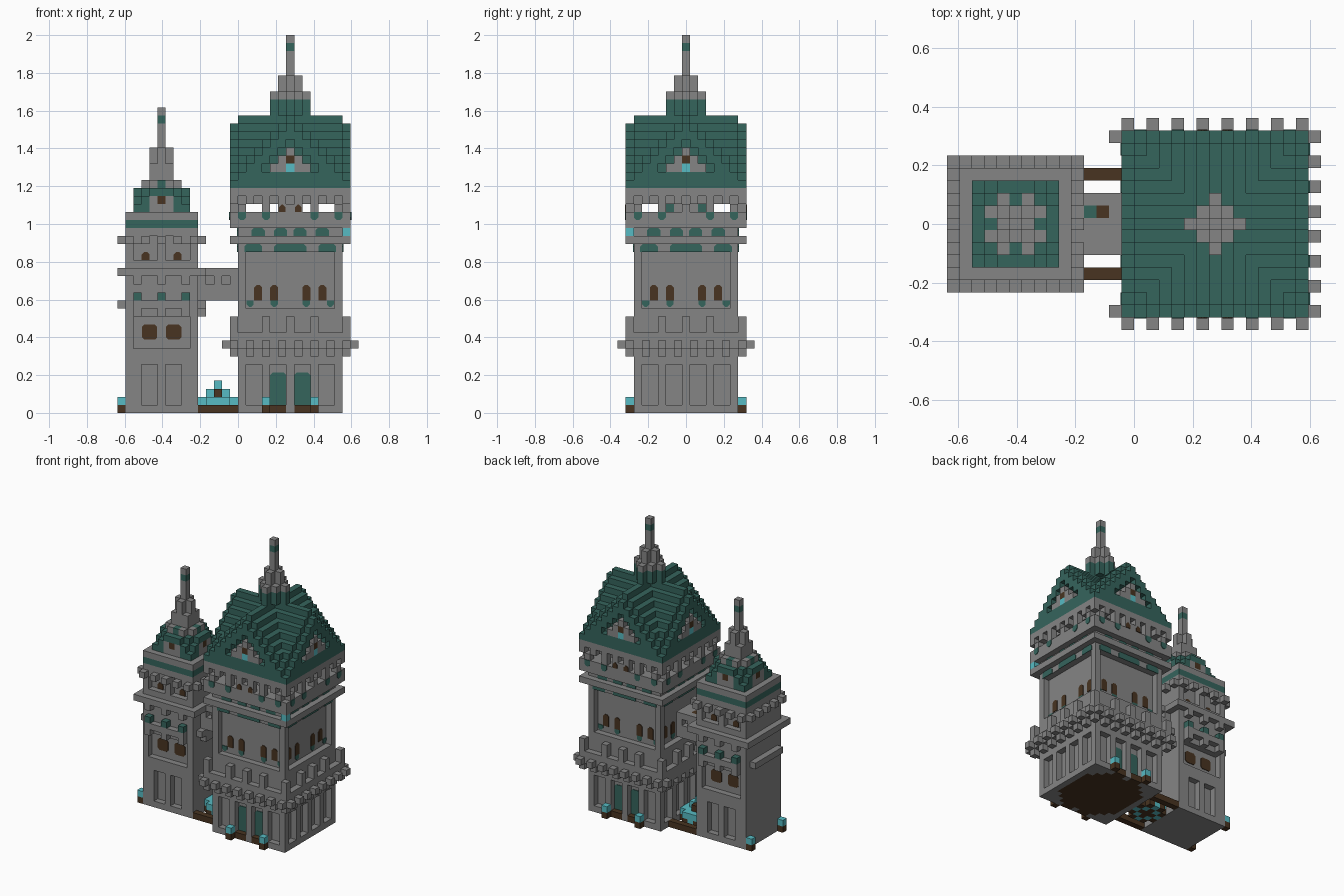
import bpy, bmesh
from mathutils import Vector

if "Cube" in bpy.data.objects:
    bpy.data.objects.remove(bpy.data.objects["Cube"])

U = 2 / 47                      # block size
MAIN, SIDE, LINK = 6.5, -9.5, -2.5   # part centres along x, in blocks
STONE, GREEN, CYAN, BROWN = range(4)

COLOURS = [("grey_stone", (0.235, 0.235, 0.235)), ("green_copper", (0.036, 0.128, 0.108)),
           ("cyan_crystal", (0.095, 0.50, 0.55)), ("brown_wood", (0.065, 0.034, 0.015))]
MATS = []
for name, rgb in COLOURS:
    m = bpy.data.materials.new(name)
    m.use_nodes = True
    m.diffuse_color = (*rgb, 1)
    m.node_tree.nodes["Principled BSDF"].inputs["Base Color"].default_value = (*rgb, 1)
    MATS.append(m)


def finish(name, bm):
    mesh = bpy.data.meshes.new(name)
    bm.to_mesh(mesh)
    bm.free()
    for m in MATS:
        mesh.materials.append(m)
    obj = bpy.data.objects.new(name, mesh)
    bpy.context.collection.objects.link(obj)


def turn(side, a, d):
    # position along a wall and distance out from the centre -> x, y
    return [(a, -d), (d, a), (-a, d), (-d, -a)][side]


def fill(vox, xs, ys, zs, mat):
    # inclusive block ranges; mat None carves
    for x in range(xs[0], xs[1] + 1):
        for y in range(ys[0], ys[1] + 1):
            for z in range(zs[0], zs[1] + 1):
                if mat is None:
                    vox.pop((x, y, z), None)
                else:
                    vox[x, y, z] = mat


def square(vox, r, z0, z1, mat=STONE):
    fill(vox, (-r, r), (-r, r), (z0, z1), mat)


def walls(vox, a, d, z, mat, which=(0, 1, 2, 3)):
    # same blocks on several walls, mirrored left to right
    for side in which:
        for s in (1, -1):
            for i in range(a[0], a[1] + 1):
                x, y = turn(side, s * i, d)
                fill(vox, (x, x), (y, y), z, mat)


def blocks(name, vox, centre):
    # outer skin of a block set
    bm = bmesh.new()
    verts = {}
    for (x, y, z), mat in vox.items():
        for axis in range(3):
            for s in (-1, 1):
                n = [x, y, z]
                n[axis] += s
                if tuple(n) in vox:
                    continue
                ring = []
                for p, q in ((-1, -1), (1, -1), (1, 1), (-1, 1))[::s]:
                    c = [0, 0, 0]
                    c[axis], c[(axis + 1) % 3], c[(axis + 2) % 3] = s, p, q
                    key = (2 * x + c[0], 2 * y + c[1], 2 * z + c[2])
                    if key not in verts:
                        verts[key] = bm.verts.new(((key[0] / 2 + centre) * U, key[1] / 2 * U,
                                                   (key[2] + 1) / 2 * U))
                    ring.append(verts[key])
                bm.faces.new(ring).material_index = mat
    finish(name, bm)


def plates(name, centre, spans, dist, z0, z1, mat, which=(0, 1, 2, 3), top=.3, low=.02):
    # thin chamfered plates on the walls
    bm = bmesh.new()
    for side in which:
        for a0, a1 in spans:
            vs = []
            for a, z in ((a0, z0 + low), (a0 + low, z0), (a1 - low, z0), (a1, z0 + low),
                         (a1, z1 - top), (a1 - top, z1), (a0 + top, z1), (a0, z1 - top)):
                x, y = turn(side, a, dist + .1)
                vs.append(bm.verts.new(((x + centre) * U, y * U, z * U)))
            face = bm.faces.new(vs)
            back = Vector((*turn(side, 0, -.1 * U), 0))
            new = bmesh.ops.extrude_face_region(bm, geom=[face])["geom"]
            bmesh.ops.translate(bm, vec=back, verts=[g for g in new if isinstance(g, bmesh.types.BMVert)])
    for f in bm.faces:
        f.material_index = mat
    bmesh.ops.recalc_face_normals(bm, faces=bm.faces)
    finish(name, bm)


def cells(*offsets, w=1):
    # mirrored spans around given offsets
    return [(s * o - w / 2, s * o + w / 2) for o in offsets for s in (-1, 1)]


# main tower body
v = {}
square(v, 6, 0, 24)
fill(v, (-5, 5), (-5, 5), (0, 0), BROWN)
walls(v, (4, 5), 5, (0, 0), STONE)
for a in ((1, 2), (4, 5)):
    walls(v, a, 6, (1, 5), None)
walls(v, (1, 2), 6, (0, 0), BROWN, (0, 2))
walls(v, (0, 5), 6, (13, 19), None)
walls(v, (3, 3), 7, (0, 0), BROWN, (0, 2))
walls(v, (3, 3), 7, (1, 1), CYAN, (0, 2))
# balcony with brackets and merlons
square(v, 7, 8, 9)
for i in (1, 3, 5, 7):
    walls(v, (i, i), 7, (7, 7), STONE)
    walls(v, (i, i), 8, (8, 8), STONE, (0, 1, 2, 3) if i == 7 else (0, 1, 2))
for i in (0, 3, 7):
    walls(v, (i, i), 7, (10, 11), STONE)
# upper cornices
square(v, 7, 21, 21)
square(v, 7, 23, 24)
fill(v, (7, 7), (-7, -7), (22, 22), CYAN)
blocks("main_tower", v, MAIN)

# open gallery under the roof
v = {}
for i in (0, 3, 6):
    walls(v, (i, i), 7, (25, 25), STONE)
walls(v, (0, 1), 7, (25, 25), STONE, (0, 2))
for i in (1, 3, 5, 7):
    walls(v, (i, i), 7, (26, 26), STONE)
square(v, 6, 26, 26)
square(v, 7, 27, 27)
blocks("gallery", v, MAIN)

# stepped cross gable roof with recessed gables
v = {}
for x in range(-7, 8):
    for y in range(-7, 8):
        ax, ay = abs(x), abs(y)
        top = max(36 - ax + (ay < 7), 36 - ay + (ax < 7))
        fill(v, (x, x), (y, y), (28, top - 1), GREEN)
        if max(ax, ay) == 7 and top > 32:
            fill(v, (x, x), (y, y), (30, top - 3), None)
# dormers
walls(v, (1, 2), 7, (30, 30), STONE)
walls(v, (1, 1), 7, (31, 31), STONE)
for z, mat in ((30, CYAN), (31, BROWN), (32, STONE)):
    walls(v, (0, 0), 7, (z, z), mat)
blocks("main_roof", v, MAIN)

# main spire
v = {}
for x in range(-2, 3):
    for y in range(-2, 3):
        r = abs(x) + abs(y)
        if r < 3:
            fill(v, (x, x), (y, y), (37, 38), GREEN)
            fill(v, (x, x), (y, y), (39, (46, 41, 39)[r]), STONE)
v[0, 0, 45] = GREEN
blocks("main_spire", v, MAIN)

# side tower body
v = {}
square(v, 4, 0, 24)
walls(v, (1, 2), 4, (1, 5), None, (0, 2))
walls(v, (0, 3), 4, (8, 11), None, (0, 2))
walls(v, (1, 3), 4, (19, 21), None, (0, 2))
walls(v, (3, 3), 4, (21, 21), STONE, (0, 2))
walls(v, (4, 4), 5, (0, 0), BROWN, (3,))
walls(v, (4, 4), 5, (1, 1), CYAN, (3,))
walls(v, (0, 3), 5, (13, 13), STONE)
for i in (0, 3):
    walls(v, (i, i), 5, (12, 12), STONE, (0, 2))
    walls(v, (i, i), 5, (16, 16), STONE, (0, 2))
square(v, 5, 17, 17)
for i in (0, 2, 4):
    walls(v, (i, i), 5, (21, 21), STONE)
square(v, 4, 23, 23, GREEN)
blocks("side_tower", v, SIDE)

# side roof and spire
v = {}
square(v, 3, 25, 27, GREEN)
walls(v, (0, 1), 3, (25, 26), STONE)
walls(v, (0, 0), 3, (26, 26), BROWN)
walls(v, (3, 3), 3, (26, 27), None)
walls(v, (2, 2), 3, (27, 27), None)
square(v, 2, 28, 28)
walls(v, (2, 2), 2, (28, 28), None)
walls(v, (0, 0), 2, (28, 28), GREEN)
square(v, 1, 29, 30)
walls(v, (0, 0), 1, (29, 32), STONE)
fill(v, (0, 0), (0, 0), (29, 37), STONE)
v[0, 0, 36] = GREEN
blocks("side_roof_and_spire", v, SIDE)

# bridge between the towers
v = {}
fill(v, (-2, 2), (-2, 2), (14, 17), STONE)
fill(v, (-2, -2), (-2, 2), (12, 13), STONE)
for x in (-1, 1):
    for y in (-2, 2):
        v.pop((x, y, 16))
v[-1, 1, 17] = GREEN
v[0, 1, 17] = BROWN
blocks("bridge", v, LINK)

# rails and crystal pile under the bridge
v = {}
for y in (-4, 4):
    fill(v, (-2, 2), (y, y), (0, 0), BROWN)
for x in range(-2, 3):
    for y in range(-2, 3):
        r = abs(x) + abs(y)
        if r < 4:
            fill(v, (x, x), (y, y), (1, max(1, 3 - r)), CYAN)
            v[x, y, 0] = CYAN if r == 2 else BROWN
v[0, -1, 2] = v[0, 1, 2] = BROWN
blocks("crystal_pile", v, LINK)

# painted windows, doors and trim
plates("main_doors", MAIN, cells(1.5, w=2), 5.5, 1, 5, GREEN, (0, 2))
plates("main_windows", MAIN, cells(2, 4), 5.5, 14, 15.9, BROWN)
plates("window_corbels", MAIN, cells(2, 5, w=.9), 5.5, 13.2, 14, GREEN, top=.02, low=.3)
plates("lower_trim", MAIN, cells(4.6, w=2.2) + [(-2, 2)], 6.5, 20, 21, GREEN)
plates("middle_trim", MAIN, cells(4, w=1.7) + cells(1.2, w=1.6), 6.5, 22, 23, GREEN)
plates("upper_corbels", MAIN, cells(3, 6), 7.5, 24, 25, GREEN, top=.02, low=.3)
plates("gallery_windows", MAIN, cells(1, w=.8), 7.5, 25, 25.9, BROWN, (0, 2))
plates("side_windows", SIDE, cells(1.5, w=1.9), 3.5, 9.1, 11, BROWN, (0, 2), low=.3)
plates("side_small_windows", SIDE, cells(2), 3.5, 19, 20, BROWN, (0, 2))

# copper lamps on the side ledge
v = {}
for i in (0, 3):
    walls(v, (i, i), 5, (14, 14), GREEN, (0, 2))
blocks("ledge_lamps", v, SIDE)
